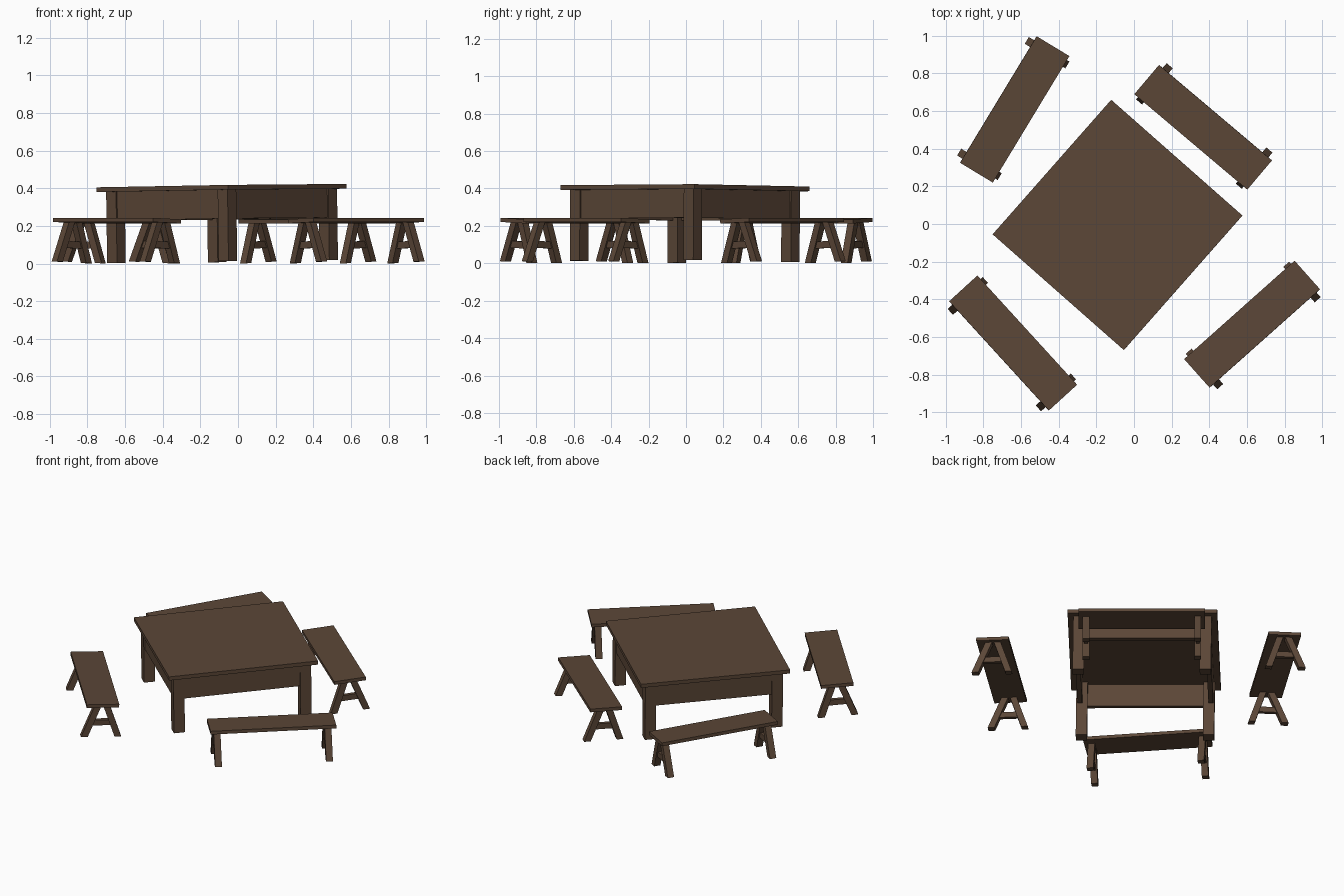
import bpy
import math
from mathutils import Matrix

if "Cube" in bpy.data.objects:
    bpy.data.objects.remove(bpy.data.objects["Cube"])

wood = bpy.data.materials.new("brown wood")
wood.diffuse_color = (0.105, 0.062, 0.038, 1)
wood.use_nodes = True
wood.node_tree.nodes["Principled BSDF"].inputs["Base Color"].default_value = wood.diffuse_color


def prism(name, frame, bottom, top):
    """Solid between two rectangles, each given as (x0, x1, y0, y1, z)."""
    verts = []
    for x0, x1, y0, y1, z in (bottom, top):
        verts += [(x0, y0, z), (x1, y0, z), (x1, y1, z), (x0, y1, z)]
    faces = [(3, 2, 1, 0), (4, 5, 6, 7)]
    faces += [(i, (i + 1) % 4, (i + 1) % 4 + 4, i + 4) for i in range(4)]
    mesh = bpy.data.meshes.new(name)
    mesh.from_pydata(verts, [], faces)
    mesh.materials.append(wood)
    obj = bpy.data.objects.new(name, mesh)
    obj.matrix_world = frame
    bpy.context.collection.objects.link(obj)
    return obj


def box(name, frame, cx, cy, sx, sy, z0, z1):
    r = (cx - sx / 2, cx + sx / 2, cy - sy / 2, cy + sy / 2)
    return prism(name, frame, r + (z0,), r + (z1,))


# Table: slightly tilted, turned about 41 degrees
table = (Matrix.Translation((-0.082, -0.007, 0.01))
         @ Matrix.Rotation(-0.014, 4, 'Y') @ Matrix.Rotation(-0.005, 4, 'X')
         @ Matrix.Rotation(math.radians(-41.4), 4, 'Z'))
LX, LY, LEG = 0.395, 0.405, 0.07
box("table_top", table, 0, 0, 0.93, 0.953, 0.379, 0.404)
for sx in (-1, 1):
    for sy in (-1, 1):
        box("table_leg", table, sx * LX, sy * LY, LEG, LEG, 0, 0.379)
for s in (-1, 1):
    box("table_apron", table, 0, s * (LY + 0.012), 2 * LX - LEG, 0.03, 0.226, 0.379)
    box("table_apron", table, s * (LX + 0.012), 0, 0.03, 2 * LY - LEG, 0.226, 0.379)


def bench(x, y, angle):
    """Bench whose local +y points away from the table; outer edge tips up a little."""
    f = (Matrix.Translation((x, y, 0.006))
         @ Matrix.Rotation(math.radians(angle), 4, 'Z')
         @ Matrix.Translation((0, 0.009, 0)) @ Matrix.Rotation(0.04, 4, 'X'))
    box("bench_seat", f, 0, 0, 0.786, 0.203, 0.211, 0.233)
    for e in (-1, 1):
        x0, x1 = e * 0.347 - 0.021, e * 0.347 + 0.021
        # splayed pair of legs with a crossbar
        for s in (-1, 1):
            prism("bench_leg", f,
                  (x0, x1, s * 0.105 - 0.021, s * 0.105 + 0.021, 0),
                  (x0, x1, s * 0.027 - 0.021, s * 0.027 + 0.021, 0.211))
        box("bench_crossbar", f, e * 0.347, 0, 0.024, 0.13, 0.075, 0.112)


bench(0.3675, 0.514, -40.2)
bench(-0.634, 0.609, 58.8)
bench(-0.6425, -0.6325, 132.4)
bench(0.6275, -0.5325, -138.3)
